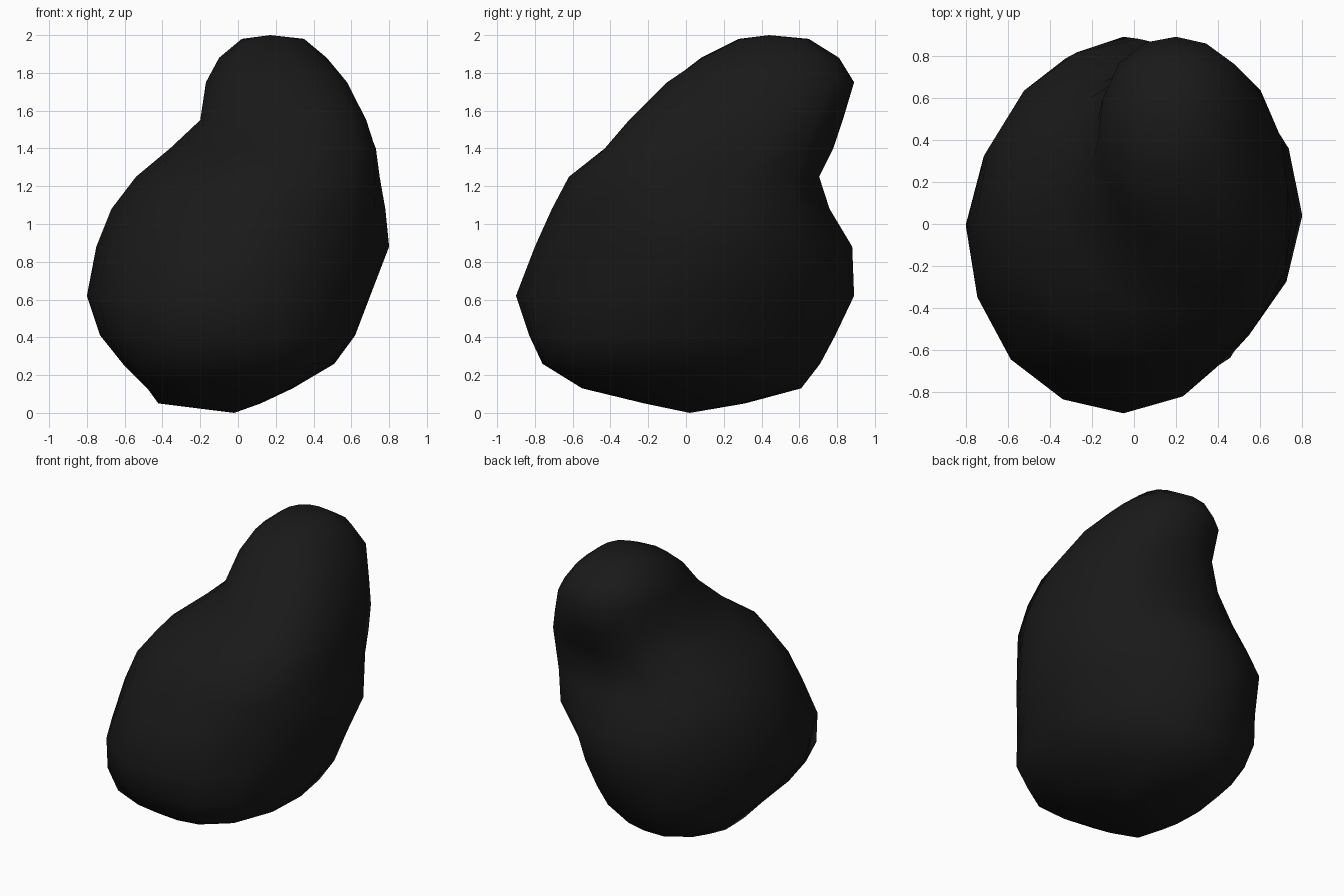
import bpy, bmesh, math

if "Cube" in bpy.data.objects:
    bpy.data.objects.remove(bpy.data.objects["Cube"])

SIDES = 16

# Ring extents: z, x min, x max, y min, y max
RINGS = [
    (0.05, -0.42, 0.12, -0.22, 0.31),
    (0.13, -0.48, 0.29, -0.55, 0.61),
    (0.26, -0.61, 0.51, -0.76, 0.71),
    (0.41, -0.73, 0.62, -0.83, 0.79),
    (0.62, -0.80, 0.70, -0.90, 0.89),
    (0.88, -0.75, 0.80, -0.80, 0.88),
    (1.08, -0.67, 0.78, -0.71, 0.76),
    (1.25, -0.54, 0.75, -0.62, 0.705),
    (1.40, -0.36, 0.73, -0.43, 0.78),
    (1.55, -0.20, 0.67, -0.29, 0.83),
    (1.75, -0.17, 0.57, -0.09, 0.89),
    (1.88, -0.10, 0.47, 0.08, 0.81),
    (1.98, 0.02, 0.35, 0.28, 0.65),
]
# Diagonal bulge by height for each quarter: (z, amount)
BULGE = [
    [(0.1, 0.05), (0.26, -0.04), (0.6, -0.09), (0.88, -0.03), (1.08, 0.06),
     (1.25, 0.14), (1.5, 0.04), (1.9, 0.05)],                            # back right
    [(0.1, 0.18), (0.26, 0.10), (0.6, -0.09), (0.88, 0.0), (1.08, 0.04),
     (1.25, 0.06), (1.4, 0.0), (1.55, 0.04), (1.9, 0.05)],               # back left
    [(0.05, 0.25), (0.27, 0.15), (0.6, 0.01), (1.28, 0.0),
     (1.55, -0.08), (1.9, 0.0)],                                         # front left
    [(0.05, 0.0), (0.2, 0.13), (0.4, 0.08), (0.62, -0.03), (0.95, -0.05),
     (1.25, 0.07), (1.5, 0.21), (1.75, 0.21), (1.9, 0.08)],              # front right
]
SHARPNESS = [4, 2, 4, 2]


def lerp_table(table, z):
    if z <= table[0][0]:
        return table[0][1]
    for (za, a), (zb, b) in zip(table, table[1:]):
        if z <= zb:
            return a + (b - a) * (z - za) / (zb - za)
    return table[-1][1]


# Lumpy leaning boulder, lofted from irregular ovals
bm = bmesh.new()
loops = []
for z, x0, x1, y0, y1 in RINGS:
    cx, cy = (x0 + x1) / 2, (y0 + y1) / 2
    rx, ry = (x1 - x0) / 2, (y1 - y0) / 2
    loop = []
    for i in range(SIDES):
        a = 2 * math.pi * i / SIDES
        q = i * 4 // SIDES
        f = 1 + lerp_table(BULGE[q], z) * abs(math.sin(2 * a)) ** SHARPNESS[q]
        loop.append(bm.verts.new((cx + rx * f * math.cos(a), cy + ry * f * math.sin(a), z)))
    loops.append(loop)

bottom = bm.verts.new((-0.02, 0.02, 0.0))
top = bm.verts.new((0.17, 0.44, 2.0))
for i in range(SIDES):
    j = (i + 1) % SIDES
    bm.faces.new((bottom, loops[0][j], loops[0][i]))
    bm.faces.new((top, loops[-1][i], loops[-1][j]))
    for lo, hi in zip(loops, loops[1:]):
        bm.faces.new((lo[i], lo[j], hi[j], hi[i]))
bmesh.ops.recalc_face_normals(bm, faces=bm.faces)
for face in bm.faces:
    face.smooth = True

mesh = bpy.data.meshes.new("boulder")
bm.to_mesh(mesh)
bm.free()
boulder = bpy.data.objects.new("boulder", mesh)
bpy.context.collection.objects.link(boulder)

# Single charcoal colour
charcoal = bpy.data.materials.new("charcoal")
charcoal.diffuse_color = (0.010, 0.010, 0.010, 1)
charcoal.use_nodes = True
charcoal.node_tree.nodes["Principled BSDF"].inputs["Base Color"].default_value = charcoal.diffuse_color
mesh.materials.append(charcoal)
